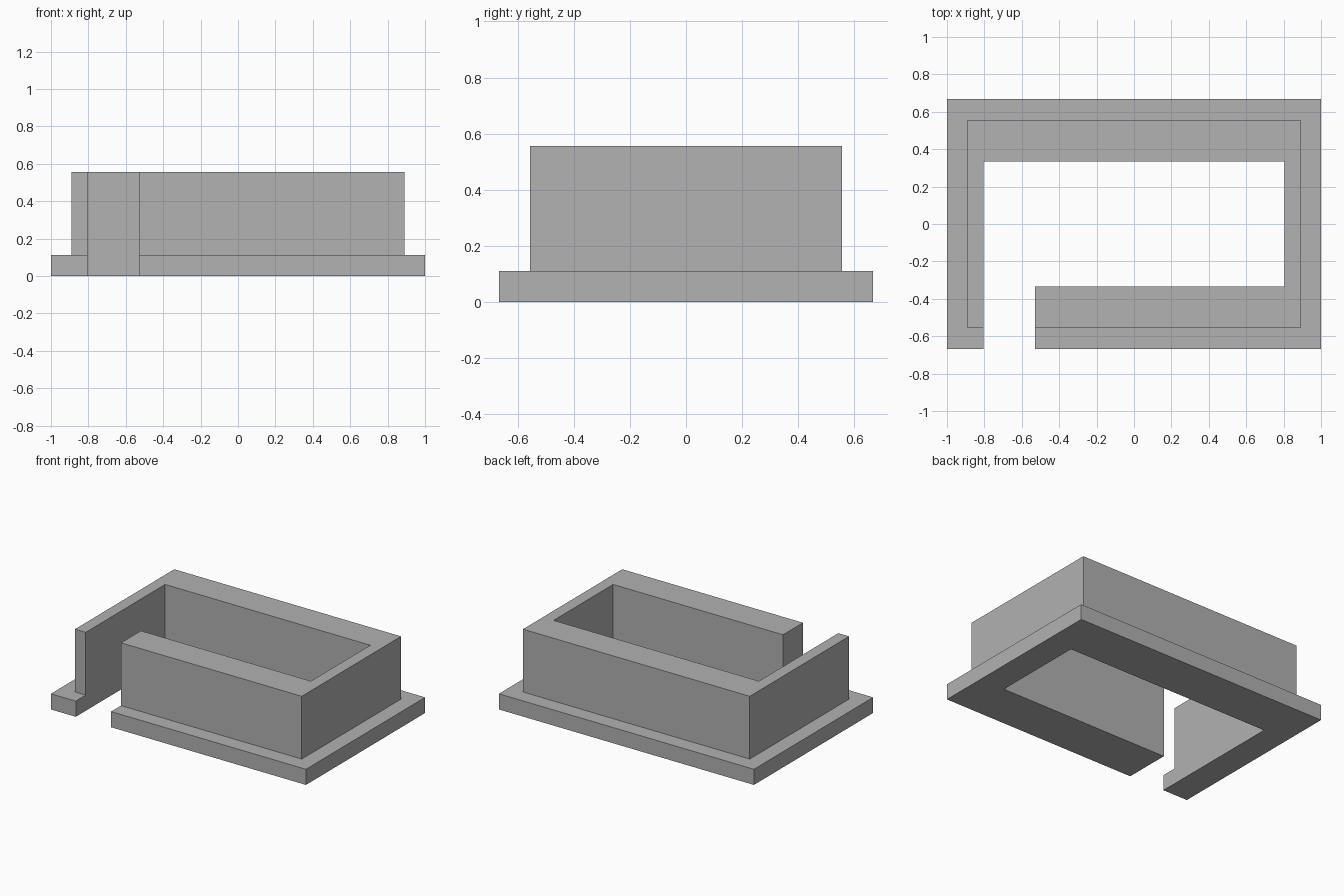
import bpy
import bmesh

cube = bpy.data.objects.get("Cube")
if cube:
    bpy.data.objects.remove(cube, do_unlink=True)

# Single stone grey colour
stone = bpy.data.materials.new("stone_grey")
stone.use_nodes = True
grey = (0.445, 0.445, 0.445, 1)
stone.diffuse_color = grey
stone.node_tree.nodes["Principled BSDF"].inputs["Base Color"].default_value = grey

# Room interior and doorway, shared by both parts
ROOM_X, ROOM_Y = 0.805, 0.333
DOOR_LEFT, DOOR_RIGHT = -0.528, -ROOM_X


def enclosure(name, half_x, half_y, bottom, top):
    """Extrude a rectangular ring with a doorway through its front."""
    outline = [
        (DOOR_LEFT, -half_y), (half_x, -half_y), (half_x, half_y),
        (-half_x, half_y), (-half_x, -half_y), (DOOR_RIGHT, -half_y),
        (-ROOM_X, ROOM_Y), (ROOM_X, ROOM_Y), (ROOM_X, -ROOM_Y),
        (DOOR_LEFT, -ROOM_Y),
    ]
    bm = bmesh.new()
    base = bm.faces.new([bm.verts.new((x, y, bottom)) for x, y in outline])
    result = bmesh.ops.extrude_face_region(bm, geom=[base], use_keep_orig=True)
    upper = [v for v in result["geom"] if isinstance(v, bmesh.types.BMVert)]
    bmesh.ops.translate(bm, verts=upper, vec=(0, 0, top - bottom))
    bmesh.ops.recalc_face_normals(bm, faces=bm.faces)
    mesh = bpy.data.meshes.new(name)
    bm.to_mesh(mesh)
    bm.free()
    mesh.materials.append(stone)
    obj = bpy.data.objects.new(name, mesh)
    bpy.context.collection.objects.link(obj)
    return obj


# Wide low footing and the tall walls standing on it
enclosure("footing", 1.0, 0.667, 0.0, 0.111)
enclosure("walls", 0.889, 0.556, 0.111, 0.556)
